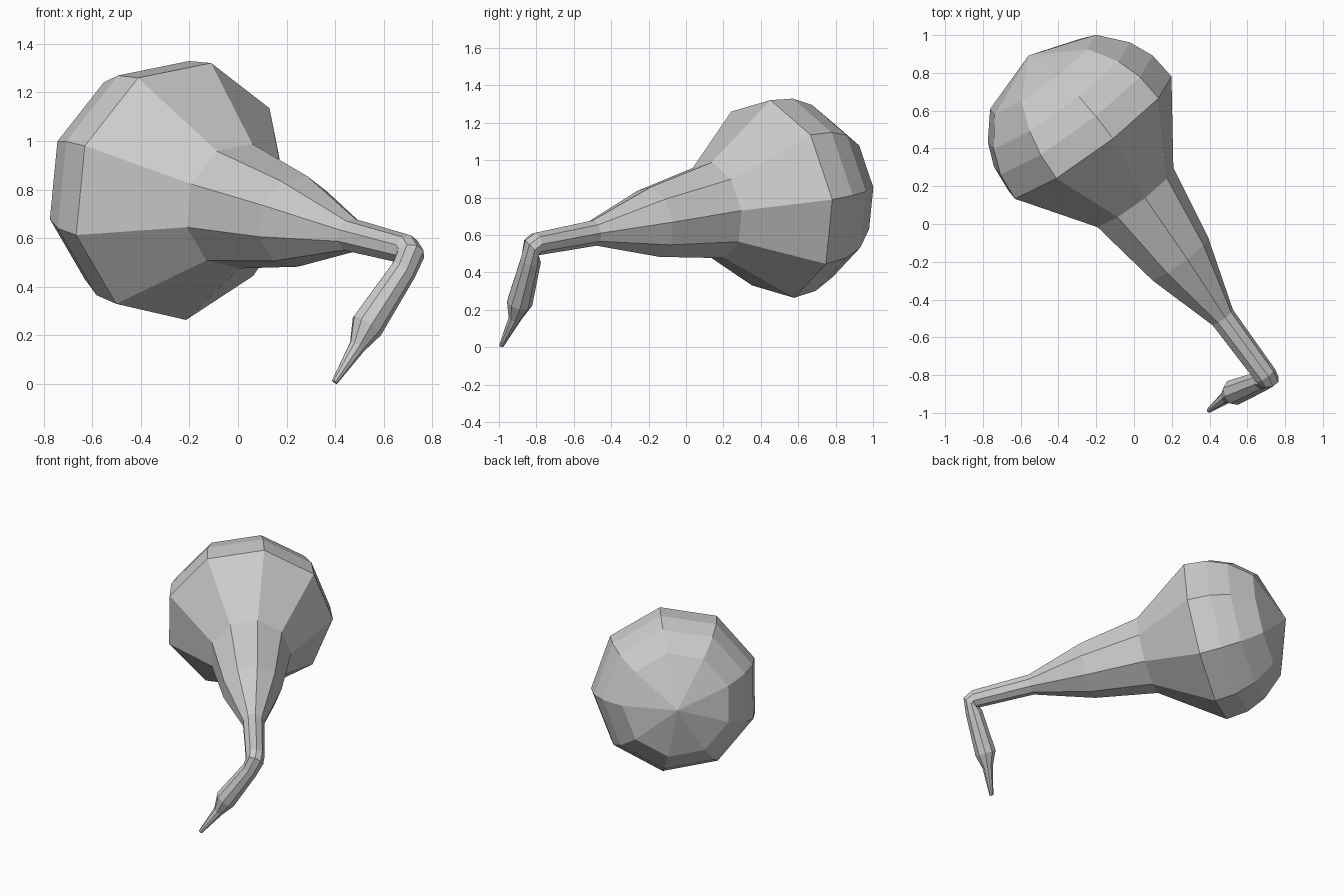
import bpy, bmesh, math
from mathutils import Vector

if "Cube" in bpy.data.objects:
    bpy.data.objects.remove(bpy.data.objects["Cube"])

SIDES = 9


def loft(name, rings, start_u, end_tip=None):
    """Loft 9-sided rings (centre, direction, radius) with a twist-free frame."""
    bm = bmesh.new()
    loops = []
    d_prev = rings[0][1].normalized()
    u = (start_u - d_prev * start_u.dot(d_prev)).normalized()
    for centre, d, r in rings:
        d = d.normalized()
        u = d_prev.rotation_difference(d) @ u
        u = (u - d * u.dot(d)).normalized()
        w = d.cross(u)
        d_prev = d
        loops.append([bm.verts.new(centre + r * (u * math.cos(t) + w * math.sin(t)))
                      for t in (2 * math.pi * i / SIDES for i in range(SIDES))])
    for a, b in zip(loops, loops[1:]):
        for i in range(SIDES):
            j = (i + 1) % SIDES
            bm.faces.new((a[i], a[j], b[j], b[i]))
    bm.faces.new(loops[0][::-1])
    if end_tip is None:
        bm.faces.new(loops[-1])
    else:
        tip = bm.verts.new(end_tip)
        for i in range(SIDES):
            bm.faces.new((loops[-1][i], loops[-1][(i + 1) % SIDES], tip))
    bmesh.ops.recalc_face_normals(bm, faces=bm.faces)
    mesh = bpy.data.meshes.new(name)
    bm.to_mesh(mesh)
    bm.free()
    obj = bpy.data.objects.new(name, mesh)
    bpy.context.collection.objects.link(obj)
    return obj


# Main axis, from the widest ring towards the rounded end
axis = Vector((-0.588, 0.795, 0.152)).normalized()
wide = Vector((-0.238, 0.459, 0.793))
corner = Vector((-0.172, -0.219, 0.467))

# Bulb and tapering neck: (distance along axis, radius)
profile = [(-1.59, 0.062), (-1.20, 0.07), (-0.81, 0.192), (-0.40, 0.263),
           (0, 0.543), (0.149, 0.528), (0.278, 0.473), (0.419, 0.352)]
loft("bulb_and_neck", [(wide + axis * s, axis, r) for s, r in profile],
     corner, wide + axis * 0.545)

# Bent stem hanging from the neck end
neck_end = wide + axis * -1.59
down = Vector((-0.55, -0.22, -0.82))
stem = [(neck_end, -axis, 0.062),
        (Vector((0.708, -0.825, 0.53)), Vector((0.05, -0.55, -0.5)), 0.06),
        (Vector((0.68, -0.83, 0.468)), down, 0.056),
        (Vector((0.53, -0.89, 0.24)), down, 0.07),
        (Vector((0.49, -0.915, 0.155)), down, 0.035),
        (Vector((0.397, -0.987, 0.008)), down, 0.013)]
loft("stem", stem, corner)
